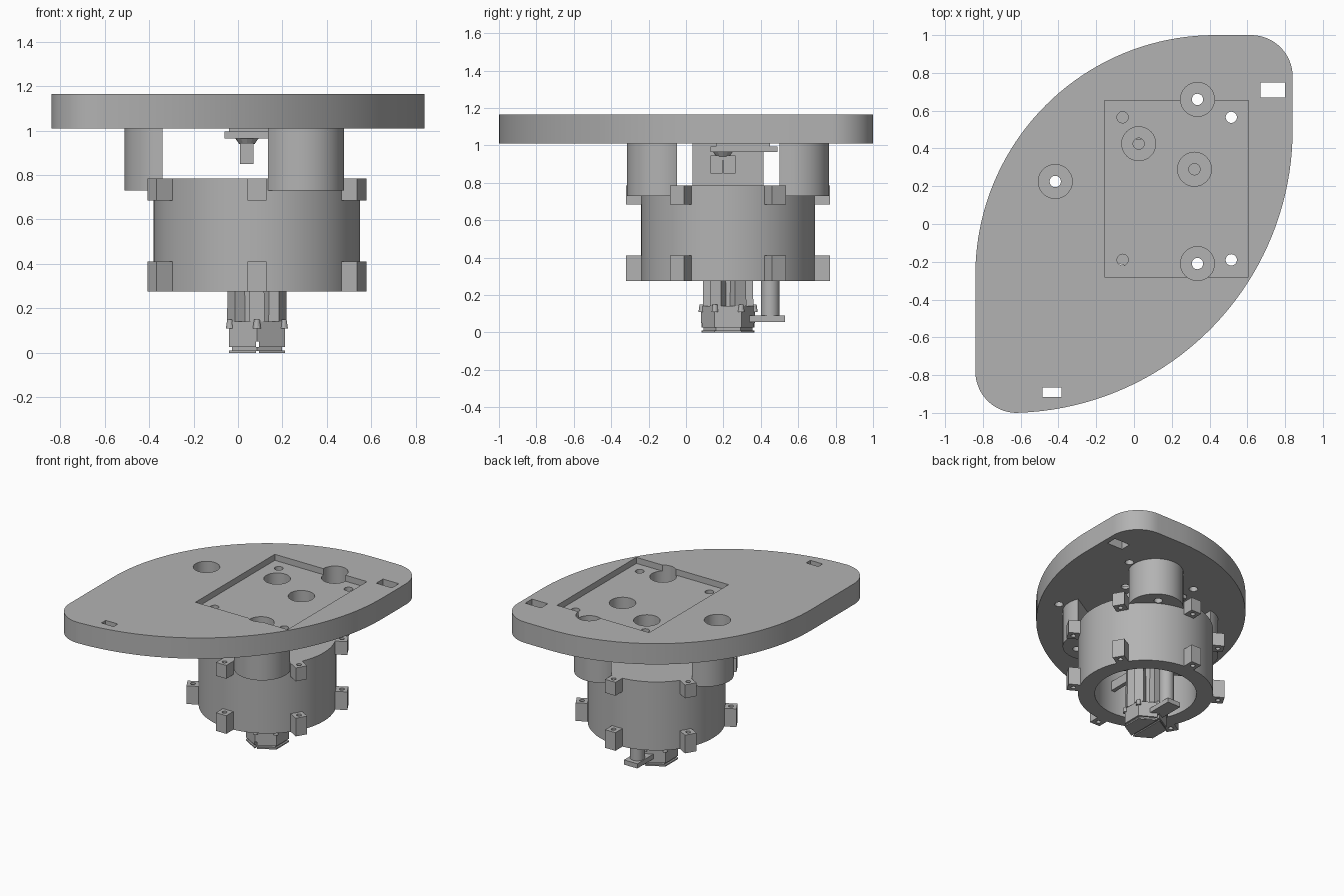
import bpy, bmesh
from math import sin, cos, pi, radians, acos
from mathutils import Matrix, Vector

old = bpy.data.objects.get("Cube")
if old:
    bpy.data.objects.remove(old)

grey = bpy.data.materials.new("plain grey")
grey.use_nodes = True
grey.diffuse_color = (0.45, 0.45, 0.45, 1)
grey.node_tree.nodes["Principled BSDF"].inputs["Base Color"].default_value = grey.diffuse_color

CX, CY = 0.085, 0.225      # axis of the drum


def arc(x, y, r, a0, a1, n=16):
    return [(x + r * cos(radians(a0 + (a1 - a0) * i / n)),
             y + r * sin(radians(a0 + (a1 - a0) * i / n))) for i in range(n + 1)]


def circle(x, y, r, n=32):
    return arc(x, y, r, 0, 360, n)[:-1]


def rect(x0, x1, y0, y1):
    return [(x0, y0), (x1, y0), (x1, y1), (x0, y1)]


def place(pts, angle):
    """Turn an outline about the drum axis."""
    a = radians(angle)
    return [(CX + x * cos(a) - y * sin(a), CY + x * sin(a) + y * cos(a)) for x, y in pts]


def finish(name, bm):
    bmesh.ops.recalc_face_normals(bm, faces=bm.faces)
    me = bpy.data.meshes.new(name)
    bm.to_mesh(me)
    bm.free()
    me.materials.append(grey)
    ob = bpy.data.objects.new(name, me)
    bpy.context.collection.objects.link(ob)
    return ob


def prism(name, pts, z0, z1, taper=1.0):
    """Extrude an outline upward, scaling the top about its middle."""
    bm = bmesh.new()
    mid = sum((Vector(p) for p in pts), Vector((0, 0))) / len(pts)
    low = [bm.verts.new((x, y, z0)) for x, y in pts]
    top = [bm.verts.new((*(mid + (Vector(p) - mid) * taper), z1)) for p in pts]
    bm.faces.new(low[::-1])
    bm.faces.new(top)
    for i in range(len(pts)):
        j = (i + 1) % len(pts)
        bm.faces.new((low[i], low[j], top[j], top[i]))
    return finish(name, bm)


def select(ob):
    bpy.ops.object.select_all(action='DESELECT')
    ob.select_set(True)
    bpy.context.view_layer.objects.active = ob


def smooth(ob):
    select(ob)
    bpy.ops.object.shade_smooth_by_angle(angle=radians(30))


def cut(ob, pts, z0, z1):
    cutter = prism("cutter", pts, z0, z1)
    cutter.hide_render = True
    mod = ob.modifiers.new("cut", 'BOOLEAN')
    mod.operation, mod.solver, mod.object = 'DIFFERENCE', 'EXACT', cutter
    select(ob)
    bpy.ops.object.modifier_apply(modifier=mod.name)
    bpy.data.objects.remove(cutter)


# Top plate: leaf outline with two rounded corners
outline = (arc(0.62, 0.78, 0.22, 90, 0) + arc(-0.66, 0.5, 1.5, 0, -88, 40)
           + arc(-0.62, -0.78, 0.22, -92, -180) + arc(0.43, -0.27, 1.27, 180, 90, 40))
plate = prism("top_plate", outline, 1.01, 1.165)
cut(plate, rect(-0.155, 0.605, -0.28, 0.655), 1.12, 1.3)
post_holes = [(CX + 0.502 * cos(radians(a)), CY + 0.502 * sin(radians(a))) for a in (60, 180, 300)]
for x, y in post_holes + [(0.025, 0.425), (0.32, 0.29)]:
    cut(plate, circle(x, y, 0.09), 1.03, 1.3)
    cut(plate, circle(x, y, 0.03, 20), 0.9, 1.3)
for x in (-0.06, 0.515):
    for y in (-0.19, 0.565):
        cut(plate, circle(x, y, 0.03, 20), 0.9, 1.3)
cut(plate, rect(0.67, 0.80, 0.67, 0.75), 0.9, 1.3)
cut(plate, rect(-0.485, -0.385, -0.915, -0.865), 0.9, 1.3)
smooth(plate)

# Posts: half-round pillars between drum and plate
half = 180 / pi * acos(0.02 / 0.19)
for i, (x, y) in enumerate(post_holes):
    post = prism(f"post_{i + 1}", place(arc(0.405, 0, 0.19, -half, half, 32), 60 + 120 * i), 0.73, 1.01)
    cut(post, circle(x, y, 0.03, 20), 0.6, 1.2)
    smooth(post)

# Drum: hollow housing, open below, with a lid
bm = bmesh.new()
profile = [(0.465, 0.275), (0.465, 0.785), (0.1, 0.785), (0.1, 0.73), (0.35, 0.73), (0.35, 0.275)]
ring = [bm.verts.new((r, 0, z)) for r, z in profile]
edges = [bm.edges.new((ring[i], ring[i - 1])) for i in range(len(ring))]
bmesh.ops.spin(bm, geom=ring + edges, axis=(0, 0, 1), cent=(0, 0, 0), angle=2 * pi, steps=72)
bmesh.ops.remove_doubles(bm, verts=bm.verts, dist=0.0005)
bmesh.ops.transform(bm, matrix=Matrix.Translation((CX, CY, 0)), verts=bm.verts)
smooth(finish("drum", bm))

# Screw lugs: six around the drum at two levels
for i in range(6):
    for level, z0, z1 in (("lower", 0.275, 0.41), ("upper", 0.685, 0.785)):
        lug = prism(f"{level}_lug_{i + 1}", place(rect(0.45, 0.545, -0.0425, 0.0425), 30 + 60 * i), z0, z1)
        cut(lug, place(circle(0.505, 0, 0.017, 14), 30 + 60 * i), 0.1, 1)

# Hexagonal hub with split foot, clips and legs
hexagon = [(0.145 * cos(radians(a)), 0.145 * sin(radians(a))) for a in range(30, 390, 60)]
hub = prism("hub_nut", place(hexagon, 0), 0.025, 0.14)
cut(hub, rect(CX - 0.005, CX + 0.01, -0.2, 0.7), -0.1, 0.05)
foot = prism("hub_foot", place(hexagon, 0), 0, 0.01)
cut(foot, rect(CX - 0.005, CX + 0.01, -0.2, 0.7), -0.1, 0.05)
prism("hub_neck", place([(x * 0.9, y * 0.9) for x, y in hexagon], 0), 0.008, 0.027)
prism("hub_core", place([(x * 0.7, y * 0.7) for x, y in hexagon], 0), 0.13, 0.73)
for i in range(6):
    a = 30 + 60 * i
    prism(f"hub_leg_{i + 1}", place(rect(0.08, 0.135, -0.035, 0.035), a), 0.14, 0.5, 0.85)
    prism(f"hub_clip_{i + 1}", place(circle(0.14, 0, 0.018, 12), a), 0.11, 0.15, 0.7)
    prism(f"spoke_{i + 1}", place(rect(0.08, 0.36, -0.015, 0.015), a), 0.45, 0.52)

# Side arm hanging beside the hub
smooth(prism("arm_rod", circle(CX, 0.45, 0.05), 0.085, 0.735))
prism("arm_foot", rect(CX - 0.055, CX + 0.055, 0.34, 0.53), 0.055, 0.09)

# Bracket and pin under the plate
prism("bracket", rect(-0.06, 0.25, 0.13, 0.49), 0.965, 0.995)
prism("bracket_pad", rect(-0.04, 0.25, 0.16, 0.45), 0.99, 1.012)
prism("bracket_collar", circle(0.04, 0.197, 0.035, 12), 0.94, 0.97, 1.6)
pin = prism("bracket_pin", rect(0.008, 0.07, 0.13, 0.265), 0.85, 0.945)
cut(pin, rect(-0.1, 0.2, 0.194, 0.2), 0.8, 0.92)
